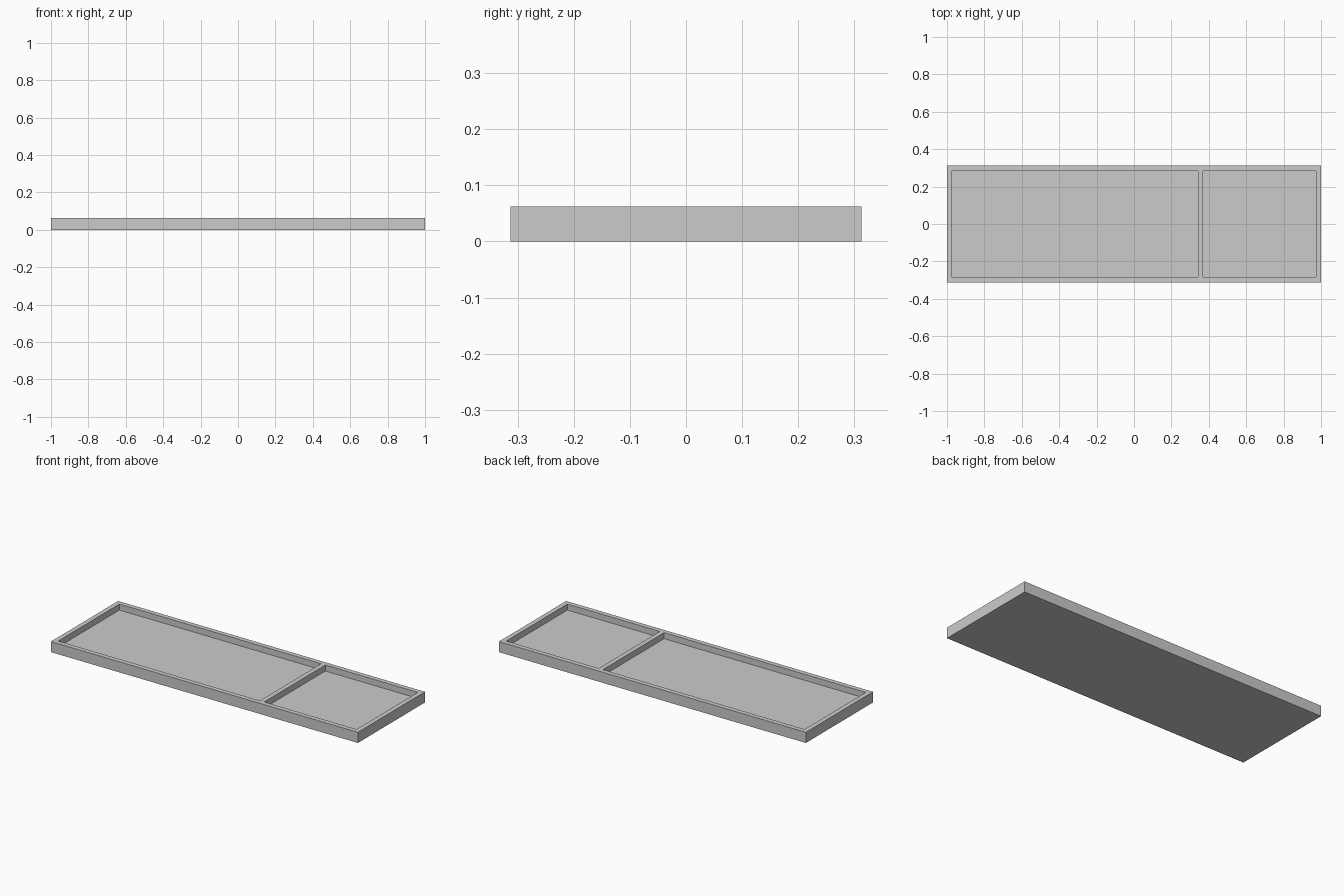
import bpy

if "Cube" in bpy.data.objects:
    bpy.data.objects.remove(bpy.data.objects["Cube"])


def box(name, x0, x1, y0, y1, z0, z1):
    bpy.ops.mesh.primitive_cube_add(
        size=1, location=((x0 + x1) / 2, (y0 + y1) / 2, (z0 + z1) / 2))
    ob = bpy.context.object
    ob.name = name
    ob.scale = (x1 - x0, y1 - y0, z1 - z0)
    bpy.ops.object.transform_apply(location=True, rotation=False, scale=True)
    return ob


HEIGHT, FLOOR = 0.0625, 0.027
HALF_W, WALL = 0.3125, 0.028

# Solid tray block
tray = box("divided_tray", -1, 1, -HALF_W, HALF_W, 0, HEIGHT)

# Two recessed compartments, leaving a rim and one divider
for name, x0, x1 in (("large_pocket", -1 + WALL, 0.342),
                     ("small_pocket", 0.37, 1 - WALL)):
    cutter = box(name, x0, x1, -HALF_W + WALL, HALF_W - WALL, FLOOR, HEIGHT + 0.1)
    cutter.hide_render = True
    mod = tray.modifiers.new(name, 'BOOLEAN')
    mod.operation = 'DIFFERENCE'
    mod.solver = 'EXACT'
    mod.object = cutter
    bpy.context.view_layer.objects.active = tray
    bpy.ops.object.modifier_apply(modifier=mod.name)
    bpy.data.objects.remove(cutter)
